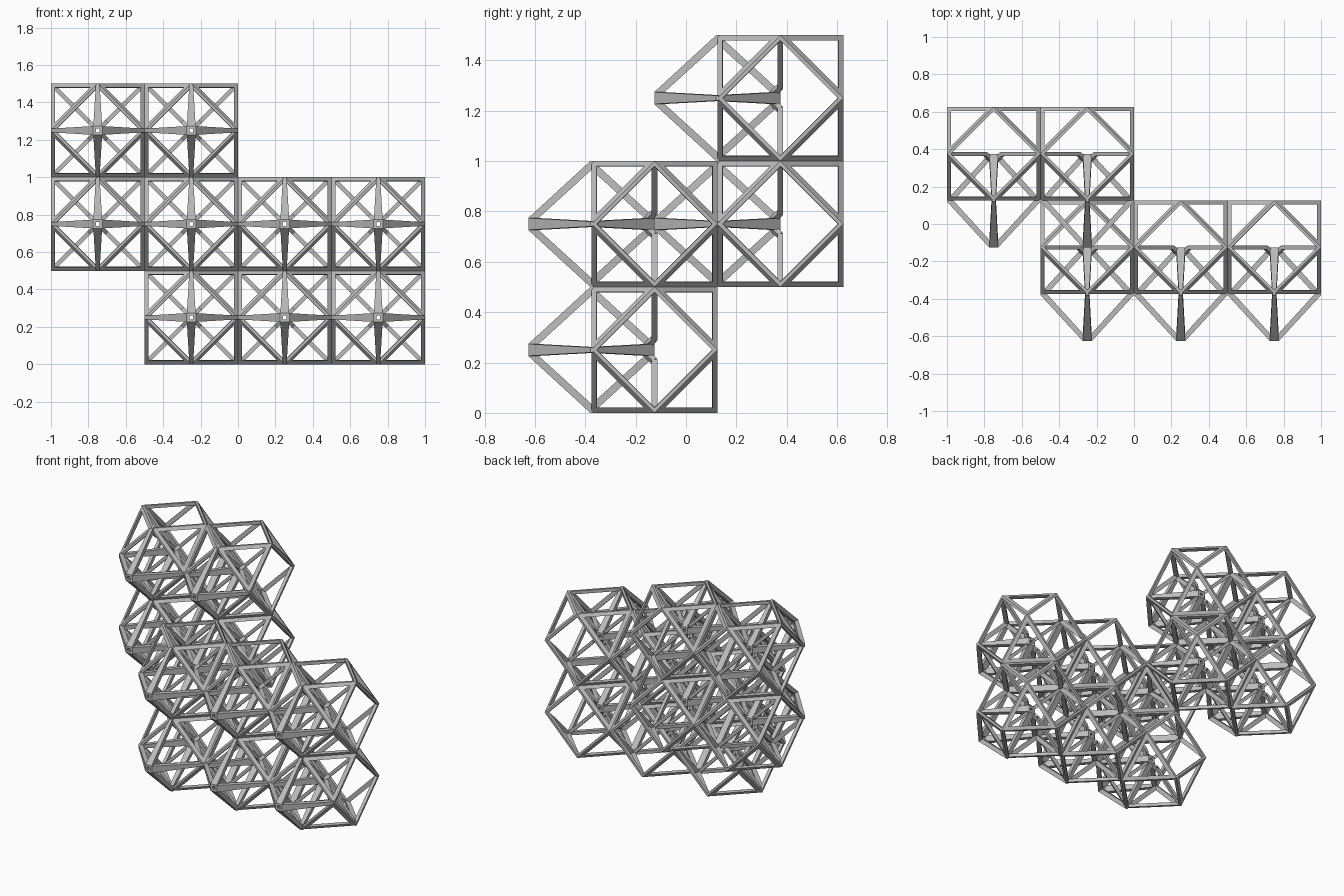
import bpy, bmesh, math
from itertools import product
from mathutils import Vector, Matrix

cube = bpy.data.objects.get("Cube")
if cube:
    bpy.data.objects.remove(cube, do_unlink=True)

H = 0.25  # half a cell

grey = bpy.data.materials.new("strut_grey")
grey.use_nodes = True
COLOR = (0.5, 0.5, 0.5, 1)
grey.diffuse_color = COLOR
grey.node_tree.nodes["Principled BSDF"].inputs["Base Color"].default_value = COLOR


def finish(bm, name):
    bmesh.ops.remove_doubles(bm, verts=bm.verts, dist=1e-5)
    bmesh.ops.recalc_face_normals(bm, faces=bm.faces)
    mesh = bpy.data.meshes.new(name)
    bm.to_mesh(mesh)
    bm.free()
    mesh.materials.append(grey)
    return mesh


def make_frame():
    """Cuboctahedron cage: every face becomes an inset ring with an inner ridge."""
    bm = bmesh.new()
    corners = [Vector(p) * H for p in product((-1, 0, 1), repeat=3)
               if sum(map(abs, p)) == 2]
    normals = [Vector(p) for p in product((-1, 0, 1), repeat=3)
               if sum(map(abs, p)) in (1, 3)]
    for n in normals:
        top = max(c.dot(n) for c in corners)
        ring = [c for c in corners if c.dot(n) > top - 1e-4]
        mid = sum(ring, Vector()) / len(ring)
        u = (ring[0] - mid).normalized()
        w = n.normalized().cross(u)
        ring.sort(key=lambda c: math.atan2((c - mid).dot(w), (c - mid).dot(u)))
        inset = 0.085 if len(ring) == 4 else 0.245
        for a, b in zip(ring, ring[1:] + ring[:1]):
            ia, ib = a.lerp(mid, inset), b.lerp(mid, inset)
            for quad in ((a, b, ib, ia), (ia, ib, b * 0.912, a * 0.912)):
                bm.faces.new([bm.verts.new(p) for p in quad])
    return finish(bm, "cage_frame")


def make_spike():
    """Double pyramid of tapered arms, open along its axis."""
    bm = bmesh.new()
    profile = [(0.01, -0.5), (0.025, -0.5), (H, -0.255),
               (H, -0.25), (0.215, -0.25), (0.01, -0.475)]
    for turn, flip in product(range(4), (False, True)):
        rot = Matrix.Rotation(turn * math.pi / 2, 3, "Y")
        sides = []
        for s in (-1, 1):
            loop = []
            for r, y in profile:
                half = 0.025 - 0.015 * r / H
                loop.append(bm.verts.new(rot @ Vector((r, -0.5 - y if flip else y, s * half))))
            sides.append(loop)
        left, right = sides
        bm.faces.new(left)
        bm.faces.new(right[::-1])
        for i in range(len(profile)):
            j = (i + 1) % len(profile)
            bm.faces.new((left[i], left[j], right[j], right[i]))
    return finish(bm, "spike_arms")


def add_bar(bm, a, b, half):
    """Square bar between two points."""
    d = (b - a).normalized()
    u = Vector((d.z, 0, -d.x)).normalized()
    v = d.cross(u)
    ends = [[bm.verts.new(p + (u * i + v * j) * half)
             for i, j in ((-1, -1), (1, -1), (1, 1), (-1, 1))] for p in (a, b)]
    bm.faces.new(ends[0])
    bm.faces.new(ends[1][::-1])
    for i in range(4):
        j = (i + 1) % 4
        bm.faces.new((ends[0][i], ends[0][j], ends[1][j], ends[1][i]))


def make_diagonals():
    """Cross braces from the cell corners, bent forward into the spike."""
    bm = bmesh.new()
    for sx, sz in product((-1, 1), repeat=2):
        hub, bend, tip = (Vector((sx * r, y, sz * r)) for r, y in
                          ((0.015, -0.035), (0.045, 0), (0.238, 0)))
        add_bar(bm, bend, tip, 0.011)
        add_bar(bm, hub, bend, 0.011)
    return finish(bm, "diagonal_braces")


# Place the shared parts in every cell of the two blocks
parts = [make_frame(), make_spike(), make_diagonals()]
front_cells = [(x, -0.125, z) for x in (-0.25, 0.25, 0.75) for z in (0.25, 0.75)]
back_cells = [(x, 0.375, z) for x in (-0.75, -0.25) for z in (0.75, 1.25)]
for number, place in enumerate(front_cells + back_cells, 1):
    for mesh in parts:
        obj = bpy.data.objects.new(f"{mesh.name}_{number}", mesh)
        obj.location = place
        bpy.context.collection.objects.link(obj)
